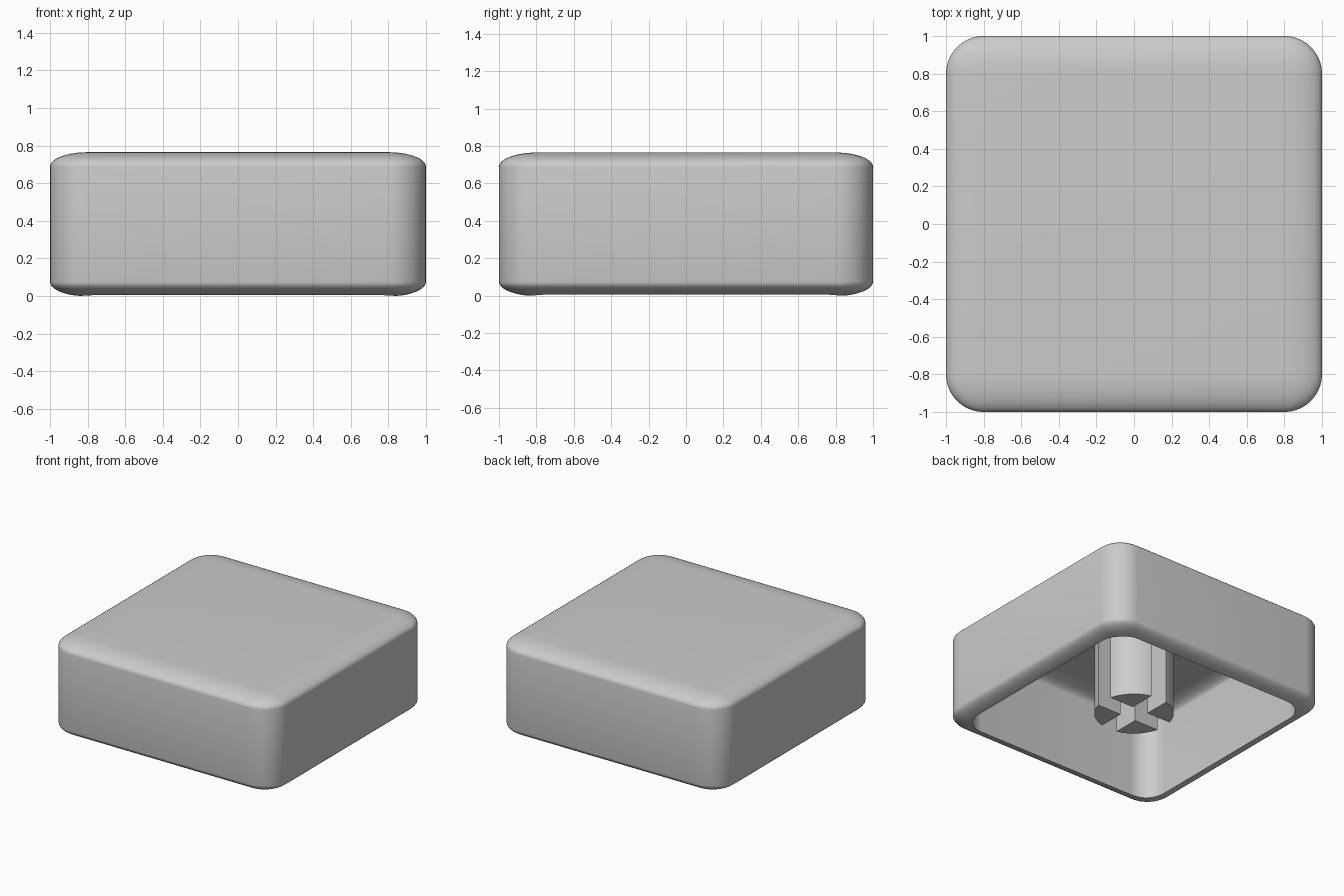
import bpy, bmesh, math
from math import cos, sin, asin, pi

old = bpy.data.objects.get("Cube")
if old:
    bpy.data.objects.remove(old, do_unlink=True)

HEIGHT = 0.767
CEILING = 0.70

grey = bpy.data.materials.new("light grey plastic")
grey.use_nodes = True
colour = (0.6, 0.6, 0.6, 1)
grey.diffuse_color = colour
grey.node_tree.nodes["Principled BSDF"].inputs["Base Color"].default_value = colour


def make_object(name, bm):
    bmesh.ops.recalc_face_normals(bm, faces=bm.faces)
    mesh = bpy.data.meshes.new(name)
    bm.to_mesh(mesh)
    bm.free()
    mesh.materials.append(grey)
    obj = bpy.data.objects.new(name, mesh)
    bpy.context.collection.objects.link(obj)
    return obj


def rounded_block(name, half, top, drop=0):
    """Rounded cube flattened in z; its lower half can be pulled down."""
    bm = bmesh.new()
    bmesh.ops.create_cube(bm, size=2)
    bmesh.ops.bevel(bm, geom=bm.edges[:], offset=0.2, segments=10,
                    profile=0.5, affect='EDGES')
    half_height = HEIGHT / 2 * half
    for v in bm.verts:
        low = v.co.z < 0
        v.co.x *= half
        v.co.y *= half
        v.co.z = top + (v.co.z - 1) * half_height - (drop if low else 0)
    return make_object(name, bm)


def smooth(obj):
    bpy.ops.object.select_all(action='DESELECT')
    obj.select_set(True)
    bpy.context.view_layer.objects.active = obj
    bpy.ops.object.shade_smooth_by_angle(angle=math.radians(30))


# Hollow cap: rounded block with a rounded cavity open at the bottom
cap = rounded_block("cap_shell", 1, HEIGHT - 0.002)
cutter = rounded_block("cavity_cutter", 0.89, CEILING, drop=0.4)
cutter.hide_render = True
cut = cap.modifiers.new("hollow", 'BOOLEAN')
cut.operation = 'DIFFERENCE'
cut.solver = 'EXACT'
cut.object = cutter
bpy.context.view_layer.objects.active = cap
bpy.ops.object.modifier_apply(modifier=cut.name)
bpy.data.objects.remove(cutter, do_unlink=True)
smooth(cap)

# Stem: four round-backed posts around a cross-shaped slot
RADIUS, SLOT, STEPS = 0.29, 0.07, 12
bm = bmesh.new()
start = asin(SLOT / RADIUS)
for quarter in range(4):
    turn = quarter * pi / 2
    outline = [(SLOT * math.sqrt(2), pi / 4)]
    outline += [(RADIUS, start + (pi / 2 - 2 * start) * i / STEPS)
                for i in range(STEPS + 1)]
    face = bm.faces.new([bm.verts.new((r * cos(a + turn), r * sin(a + turn), 0.03))
                         for r, a in outline])
    grown = bmesh.ops.extrude_face_region(bm, geom=[face])["geom"]
    for v in grown:
        if isinstance(v, bmesh.types.BMVert):
            v.co.z = CEILING + 0.02
smooth(make_object("stem", bm))
